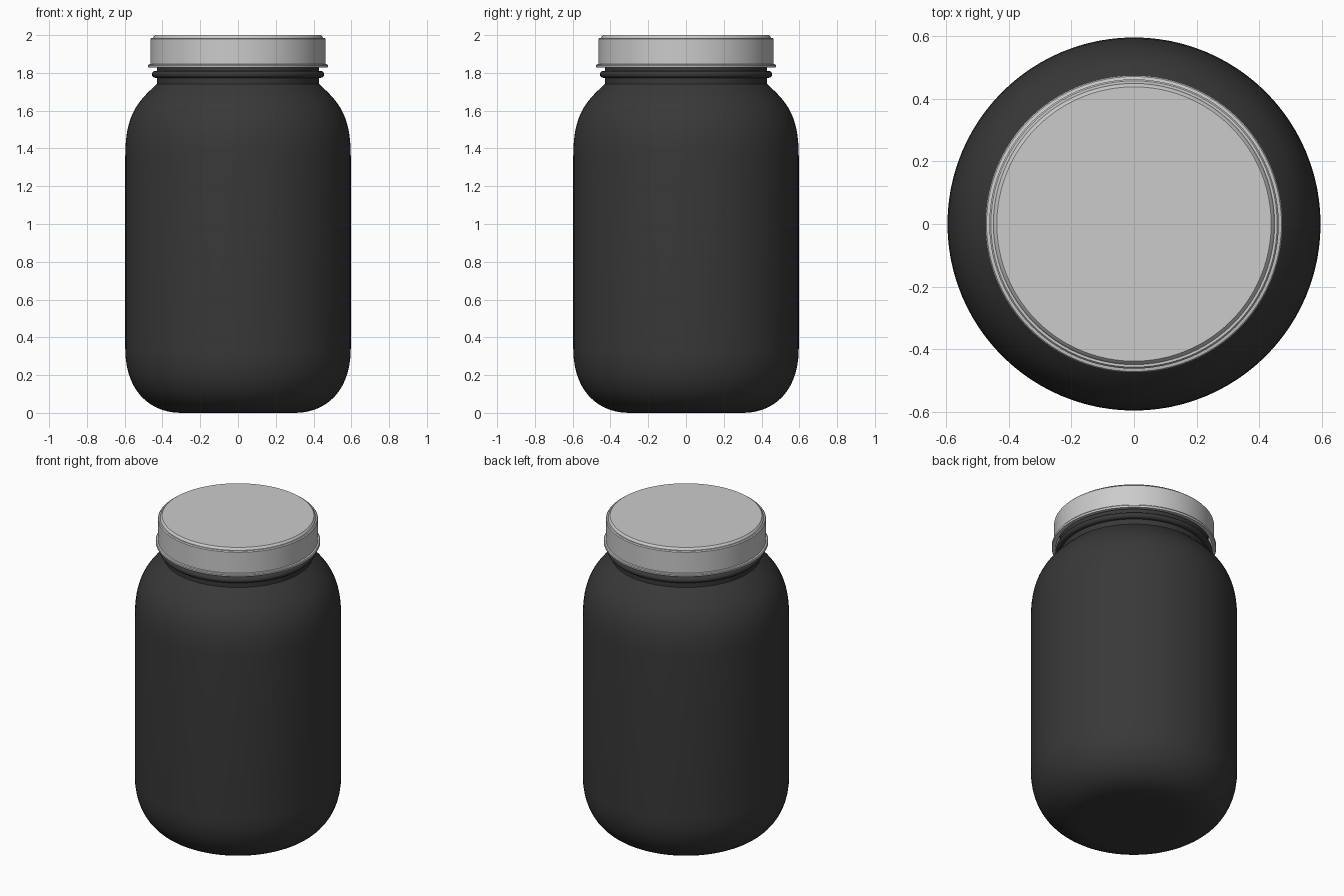
import bpy, bmesh, math

if "Cube" in bpy.data.objects:
    bpy.data.objects.remove(bpy.data.objects["Cube"])

SEGMENTS = 96


def bezier(p0, p1, p2, p3, n=14):
    """Points along a cubic curve in (radius, height)."""
    pts = []
    for i in range(n + 1):
        t = i / n
        u = 1 - t
        w = (u ** 3, 3 * u * u * t, 3 * u * t * t, t ** 3)
        pts.append(tuple(sum(k * p[a] for k, p in zip(w, (p0, p1, p2, p3))) for a in (0, 1)))
    return pts


def lathe(name, profile, closed=False):
    """Revolve a (radius, height) profile around z."""
    bm = bmesh.new()
    verts = [bm.verts.new((r, 0, z)) for r, z in profile]
    edges = [bm.edges.new(pair) for pair in zip(verts, verts[1:])]
    if closed:
        edges.append(bm.edges.new((verts[-1], verts[0])))
    bmesh.ops.spin(bm, geom=verts + edges, cent=(0, 0, 0), axis=(0, 0, 1),
                   angle=math.tau, steps=SEGMENTS, use_merge=False)
    bmesh.ops.remove_doubles(bm, verts=bm.verts[:], dist=0.0002)
    bmesh.ops.recalc_face_normals(bm, faces=bm.faces[:])
    mesh = bpy.data.meshes.new(name)
    bm.to_mesh(mesh)
    bm.free()
    obj = bpy.data.objects.new(name, mesh)
    bpy.context.collection.objects.link(obj)
    bpy.ops.object.select_all(action='DESELECT')
    obj.select_set(True)
    bpy.context.view_layer.objects.active = obj
    bpy.ops.object.shade_smooth_by_angle(angle=math.radians(30))
    return obj


# Jar: rounded base, straight wall, shoulder, beaded neck, then the inner wall
base = bezier((0.30, 0), (0.47, 0), (0.597, 0.12), (0.597, 0.34))
shoulder = bezier((0.597, 1.36), (0.597, 1.58), (0.53, 1.65), (0.43, 1.74))
bead = [(0.438 + 0.018 * math.cos(a), 1.792 + 0.018 * math.sin(a))
        for a in (math.radians(-90 + 18 * i) for i in range(11))]
inside = [(0.40, 1.96), (0.40, 1.74), (0.50, 1.64), (0.55, 1.52), (0.565, 1.36),
          (0.565, 0.34), (0.54, 0.17), (0.46, 0.07), (0.30, 0.035), (0, 0.035)]
jar = lathe("jar_body", [(0, 0)] + base + shoulder + [(0.43, 1.774)] + bead
            + [(0.43, 1.81), (0.43, 1.96)] + inside)
black = bpy.data.materials.new("black")
black.diffuse_color = (0.04, 0.04, 0.04, 1)
black.use_nodes = True
black.node_tree.nodes["Principled BSDF"].inputs["Base Color"].default_value = black.diffuse_color
jar.data.materials.append(black)

# Screw band: hollow ring with a flared lower lip
lathe("lid_band", [(0.452, 1.828), (0.474, 1.828), (0.476, 1.832), (0.476, 1.840),
                   (0.472, 1.845), (0.463, 1.847), (0.463, 1.980), (0.458, 1.986),
                   (0.425, 1.986), (0.425, 1.975), (0.452, 1.975)], closed=True)

# Lid disc: raised centre with a sloped edge
lathe("lid_disc", [(0, 1.965), (0.44, 1.965), (0.45, 1.975), (0.45, 1.986),
                   (0.447, 1.992), (0.439, 2.0), (0, 2.0)])
